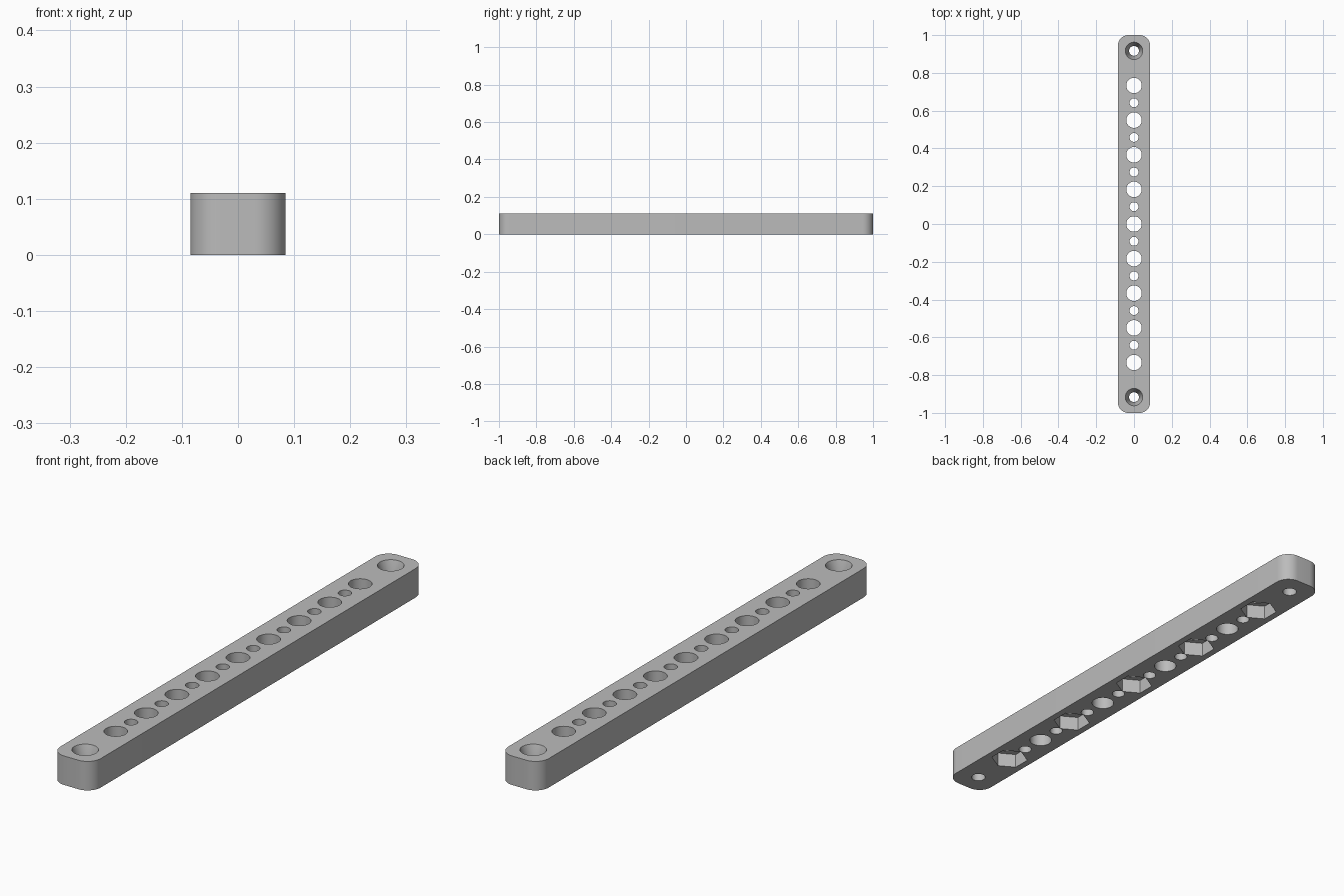
import bpy, bmesh, math
from mathutils import Matrix

cube = bpy.data.objects.get("Cube")
if cube:
    bpy.data.objects.remove(cube, do_unlink=True)

LENGTH, WIDTH, HEIGHT = 2.0, 0.17, 0.11
CORNER, PITCH = 0.055, 0.1833

grey = bpy.data.materials.new("plain grey")
grey.use_nodes = True
colour = (0.5, 0.5, 0.5, 1)
grey.diffuse_color = colour
grey.node_tree.nodes["Principled BSDF"].inputs["Base Color"].default_value = colour


def make_object(name, bm):
    bmesh.ops.recalc_face_normals(bm, faces=bm.faces)
    mesh = bpy.data.meshes.new(name)
    bm.to_mesh(mesh)
    bm.free()
    mesh.materials.append(grey)
    obj = bpy.data.objects.new(name, mesh)
    bpy.context.collection.objects.link(obj)
    return obj


def add_plug(bm, y, z0, z1, r0, r1, sides=48, turn=0):
    """Upright prism or cone from z0 to z1 on the centre line."""
    place = Matrix.Translation((0, y, (z0 + z1) / 2)) @ Matrix.Rotation(turn, 4, 'Z')
    bmesh.ops.create_cone(bm, cap_ends=True, segments=sides, radius1=r0,
                          radius2=r1, depth=z1 - z0, matrix=place)


# Bar with rounded upright corners
bm = bmesh.new()
bmesh.ops.create_cube(bm, size=1)
bmesh.ops.scale(bm, vec=(WIDTH, LENGTH, HEIGHT), verts=bm.verts)
bmesh.ops.translate(bm, vec=(0, 0, HEIGHT / 2), verts=bm.verts)
upright = [e for e in bm.edges if abs(e.verts[0].co.z - e.verts[1].co.z) > 0.01]
bmesh.ops.bevel(bm, geom=upright, offset=CORNER, segments=12, profile=0.5,
                affect='EDGES')
bar = make_object("perforated_bar", bm)

# Through holes: large on the pitch, small halfway between, one at each end
holes = bmesh.new()
for i in range(-8, 9):
    r = 0.041 if i % 2 == 0 else 0.0235
    add_plug(holes, i * PITCH / 2, -0.05, HEIGHT + 0.05, r, r)
for side in (-1, 1):
    add_plug(holes, side * 5 * PITCH, -0.05, HEIGHT + 0.05, 0.026, 0.026)

# Hexagonal nut pockets under every other large hole
pockets = bmesh.new()
for i in range(-4, 5, 2):
    add_plug(pockets, i * PITCH, -0.05, 0.055, 0.068, 0.068, 6, math.pi / 2)
# Put a corner of each pocket on the centre line
for i in range(-4, 5, 2):
    ring = [v for v in pockets.verts if abs(v.co.y - i * PITCH) < 0.08]
    if min(abs(v.co.x) for v in ring) > 0.001:
        bmesh.ops.rotate(pockets, verts=ring, cent=(0, i * PITCH, 0),
                         matrix=Matrix.Rotation(math.pi / 6, 3, 'Z'))

# Deep tapered screw seats at the ends
seats = bmesh.new()
for side in (-1, 1):
    slope = 0.02 / 0.06
    add_plug(seats, side * 5 * PITCH, HEIGHT - 0.06, HEIGHT + 0.02,
             0.026, 0.046 + 0.02 * slope)

for name, cutter_bm in (("hole_cutter", holes), ("pocket_cutter", pockets),
                        ("seat_cutter", seats)):
    cutter = make_object(name, cutter_bm)
    cutter.hide_render = True
    mod = bar.modifiers.new(name, 'BOOLEAN')
    mod.operation = 'DIFFERENCE'
    mod.solver = 'EXACT'
    mod.object = cutter
    bpy.context.view_layer.objects.active = bar
    bpy.ops.object.modifier_apply(modifier=mod.name)
    bpy.data.objects.remove(cutter, do_unlink=True)

# Smooth round walls, crisp rims
bpy.ops.object.select_all(action='DESELECT')
bar.select_set(True)
bpy.context.view_layer.objects.active = bar
bpy.ops.object.shade_smooth_by_angle(angle=math.radians(25))
